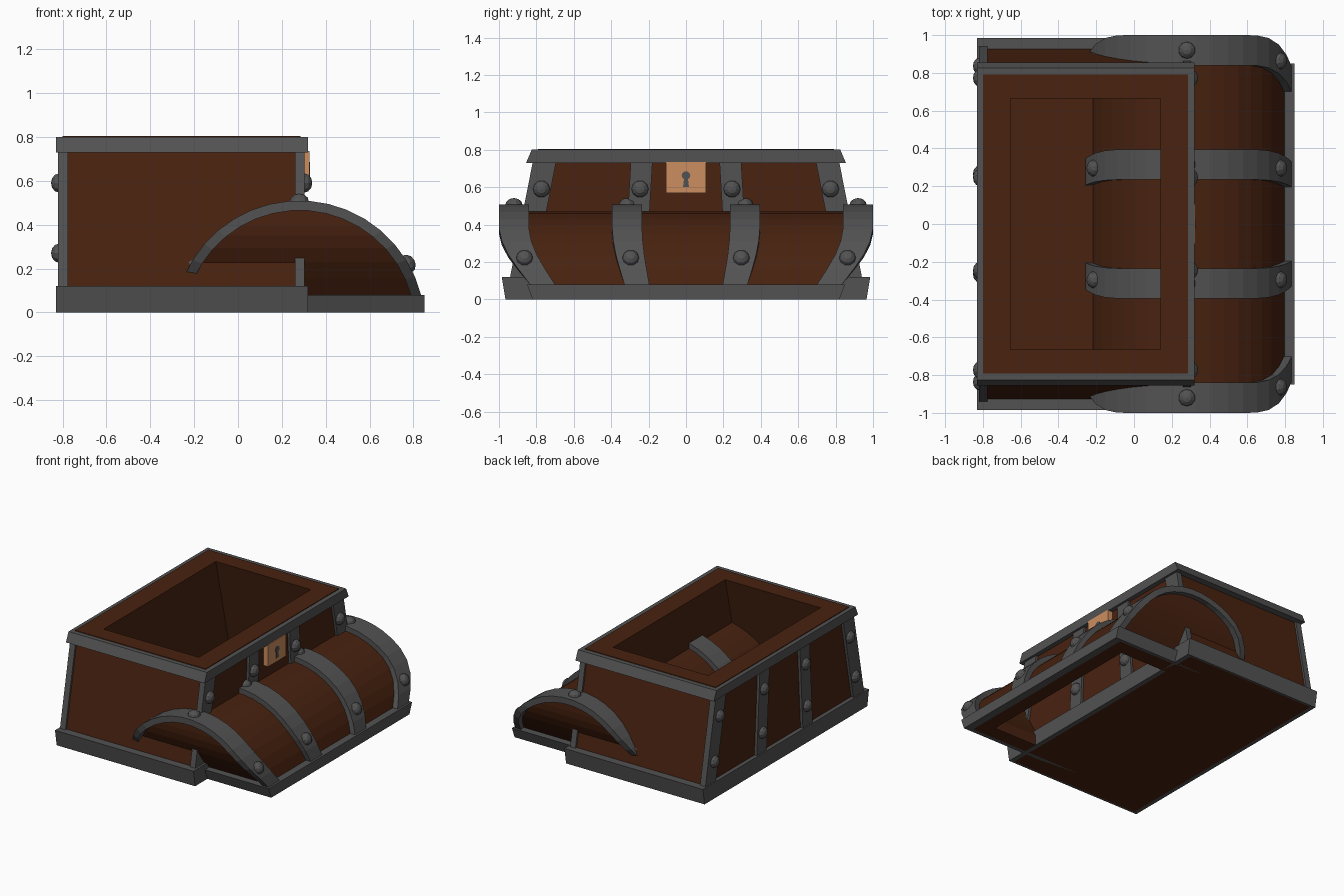
import bpy, bmesh, math
from mathutils import Matrix

if "Cube" in bpy.data.objects:
    bpy.data.objects.remove(bpy.data.objects["Cube"])


def material(name, rgb):
    m = bpy.data.materials.new(name)
    m.diffuse_color = (*rgb, 1)
    m.use_nodes = True
    m.node_tree.nodes["Principled BSDF"].inputs["Base Color"].default_value = m.diffuse_color
    return m


WOOD = material("dark_wood", (0.065, 0.016, 0.005))
IRON = material("iron_grey", (0.085, 0.085, 0.085))
COPPER = material("copper", (0.60, 0.27, 0.115))


def finish(bm, name, mat):
    bmesh.ops.recalc_face_normals(bm, faces=bm.faces)
    me = bpy.data.meshes.new(name)
    bm.to_mesh(me)
    bm.free()
    me.materials.append(mat)
    ob = bpy.data.objects.new(name, me)
    bpy.context.collection.objects.link(ob)
    return ob


def rect(bm, x0, x1, y0, y1, z):
    return [bm.verts.new(p) for p in ((x0, y0, z), (x1, y0, z), (x1, y1, z), (x0, y1, z))]


def bridge(bm, a, b):
    for i in range(len(a)):
        j = (i + 1) % len(a)
        bm.faces.new((a[i], a[j], b[j], b[i]))


# box whose y range changes from bottom to top
def taper_box(name, mat, x0, x1, bottom, top, z0, z1):
    bm = bmesh.new()
    a = rect(bm, x0, x1, *bottom, z0)
    b = rect(bm, x0, x1, *top, z1)
    bm.faces.new(a)
    bm.faces.new(b)
    bridge(bm, a, b)
    return finish(bm, name, mat)


# rectangular trim frame: outer and inner half widths at bottom and top
def frame(name, xo, xi, yo, yi, z0, z1):
    bm = bmesh.new()
    loops = [rect(bm, *xo, -yo[0], yo[0], z0), rect(bm, *xo, -yo[1], yo[1], z1),
             rect(bm, *xi, -yi[1], yi[1], z1), rect(bm, *xi, -yi[0], yi[0], z0)]
    for i in range(4):
        bridge(bm, loops[i], loops[(i + 1) % 4])
    return finish(bm, name, IRON)


def rivet(name, loc, axis_angle):
    bm = bmesh.new()
    m = (Matrix.Translation(loc) @ Matrix.Rotation(axis_angle, 4, 'Y')
         @ Matrix.Diagonal((1, 1, 0.8, 1)))
    bmesh.ops.create_uvsphere(bm, u_segments=10, v_segments=6, radius=0.046, matrix=m)
    finish(bm, name, IRON)


# ---- chest body, narrowing towards the top, hollow ----
X0, X1 = -0.80, 0.285


def half_y(z):
    return 0.949 - 0.197 * z


bm = bmesh.new()
loops = [rect(bm, X0, X1, -half_y(0), half_y(0), 0),
         rect(bm, X0, X1, -half_y(0.805), half_y(0.805), 0.805),
         rect(bm, -0.65, 0.14, -0.665, 0.665, 0.805),
         rect(bm, -0.65, 0.14, -0.82, 0.82, 0.13)]
for i in range(3):
    bridge(bm, loops[i], loops[i + 1])
bm.faces.new(loops[0])
bm.faces.new(loops[3])
finish(bm, "chest_body", WOOD)

frame("base_trim", (-0.83, 0.32), (X0, X1), (0.965, 0.985), (half_y(0), half_y(0.12)), 0, 0.12)
frame("top_trim", (-0.83, 0.32), (X0, X1), (0.855, 0.825), (half_y(0.73), half_y(0.8)), 0.73, 0.80)

# chest straps and rivets on both long faces
ZB, ZT = 0.10, 0.75
for face, xa, xb, cx in (("back", -0.82, -0.775, -0.816), ("front", 0.26, 0.303, 0.302)):
    ang = -math.pi / 2 if face == "back" else math.pi / 2
    for s, side in ((-1, "near"), (1, "far")):
        corner = [sorted((s * (half_y(z) - 0.11), s * (half_y(z) + 0.015))) for z in (ZB, ZT)]
        taper_box(f"{face}_{side}_corner_strap", IRON, xa, xb, *corner, ZB, ZT)
        middle = [sorted((s * half_y(z) * 0.295 - 0.058, s * half_y(z) * 0.295 + 0.058)) for z in (ZB, ZT)]
        taper_box(f"{face}_{side}_middle_strap", IRON, xa, xb, *middle, ZB, ZT)
        for z in (0.27, 0.59):
            rivet(f"{face}_{side}_corner_rivet", (cx, s * (half_y(z) - 0.06), z), ang)
            rivet(f"{face}_{side}_middle_rivet", (cx, s * half_y(z) * 0.295, z), ang)

# lock plate with keyhole
taper_box("lock_plate", COPPER, 0.27, 0.325, (-0.107, 0.107), (-0.107, 0.107), 0.57, 0.735)
bm = bmesh.new()
bmesh.ops.create_cone(bm, cap_ends=True, segments=12, radius1=0.023, radius2=0.023, depth=0.008,
                      matrix=Matrix.Translation((0.325, 0, 0.662)) @ Matrix.Rotation(math.pi / 2, 4, 'Y'))
finish(bm, "keyhole_round", IRON)
taper_box("keyhole_slot", IRON, 0.321, 0.329, (-0.016, 0.016), (-0.009, 0.009), 0.6, 0.66)

# ---- barrel lid lying on the ground, widening upwards ----
CX, CZ, N = 0.28, -0.063, 17


def flare(z):
    t = min(1, max(0, (z - 0.08) / 0.32))
    return 0.83 + 0.17 * math.sin(t * math.pi / 2)


def arc(r, z0):
    a = math.asin((z0 - CZ) / r)
    return [(CX + r * math.cos(a + (math.pi - 2 * a) * i / N),
             CZ + r * math.sin(a + (math.pi - 2 * a) * i / N)) for i in range(N + 1)]


def lid_rows(bm, r, width):
    pts = arc(r, 0.08)
    pts = [(pts[0][0], 0.0)] + pts + [(pts[-1][0], 0.0)]
    rows = [[bm.verts.new((x, s * width * flare(z), z)) for s in (-1, 1)] for x, z in pts]
    m = len(rows)
    for i in range(m - 1):
        bm.faces.new((rows[i][0], rows[i][1], rows[i + 1][1], rows[i + 1][0]))
    for k in (0, 1):
        for i in range(m // 2 - 1):
            bm.faces.new((rows[i][k], rows[i + 1][k], rows[m - 2 - i][k], rows[m - 1 - i][k]))
    return [rows[0][0], rows[0][1], rows[-1][1], rows[-1][0]]


bm = bmesh.new()
bridge(bm, lid_rows(bm, 0.535, 0.96), lid_rows(bm, 0.43, 0.82))
finish(bm, "lid_body", WOOD)

frame("lid_trim", (CX - 0.57, CX + 0.57), (CX - 0.512, CX + 0.512), (0.82, 0.85), (0.79, 0.79), 0, 0.08)

# curved lid straps and rivets
RO, RI = 0.573, 0.528
for s, side in ((-1, "near"), (1, "far")):
    for kind, ya, yb in (("end", 0.84, 1.0), ("middle", 0.235, 0.395)):
        bm = bmesh.new()
        rows = []
        for (xo, zo), (xi, zi) in zip(arc(RO, 0.075), arc(RI, 0.075)):
            f = s * flare(zo)
            rows.append([bm.verts.new(p) for p in ((xo, ya * f, zo), (xo, yb * f, zo),
                                                   (xi, yb * f, zi), (xi, ya * f, zi))])
        for a, b in zip(rows, rows[1:]):
            bridge(bm, a, b)
        bm.faces.new(rows[0])
        bm.faces.new(rows[-1])
        finish(bm, f"lid_{side}_{kind}_strap", IRON)
        for t in (-60, 0, 60):
            a = math.radians(t)
            z = CZ + (RO - 0.005) * math.cos(a)
            rivet(f"lid_{side}_{kind}_rivet",
                  (CX + (RO - 0.005) * math.sin(a), s * (ya + yb) / 2 * flare(z), z), a)
